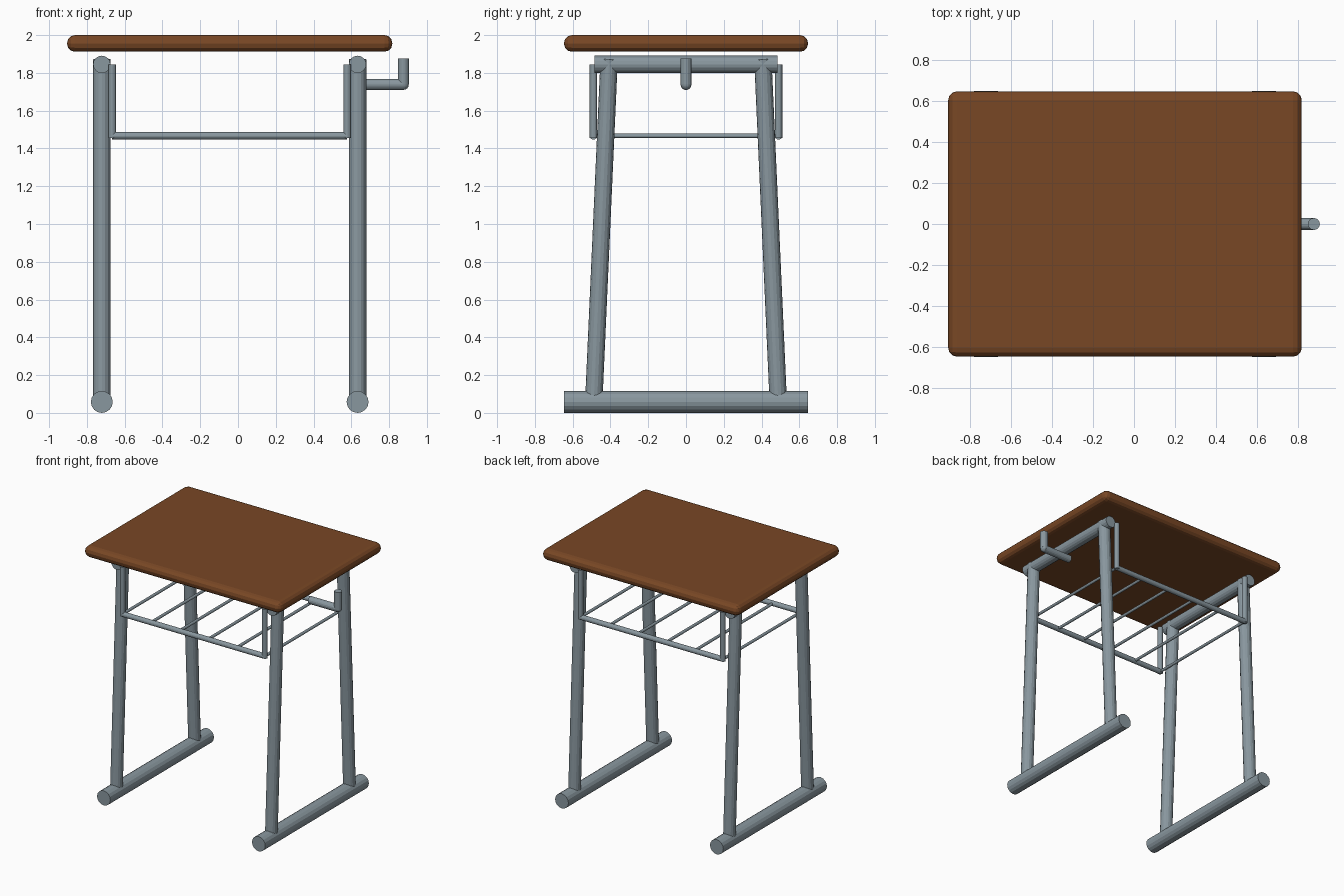
import bpy
from mathutils import Vector

if "Cube" in bpy.data.objects:
    bpy.data.objects.remove(bpy.data.objects["Cube"])


def material(name, rgb):
    m = bpy.data.materials.new(name)
    m.diffuse_color = (*rgb, 1)
    m.use_nodes = True
    m.node_tree.nodes["Principled BSDF"].inputs["Base Color"].default_value = m.diffuse_color
    return m


wood = material("brown wood", (0.19, 0.063, 0.018))
metal = material("grey metal", (0.25, 0.31, 0.345))
CX = -0.044  # desk centre in x (the hook sticks out on the right)


def tube(name, a, b, r, sides=16):
    a, b = Vector(a), Vector(b)
    d = b - a
    bpy.ops.mesh.primitive_cylinder_add(vertices=sides, radius=r, depth=d.length,
                                        location=(a + b) / 2)
    o = bpy.context.object
    o.rotation_euler = d.to_track_quat('Z', 'Y').to_euler()
    o.name = name
    o.data.materials.append(metal)
    return o


# Desk top with rounded edges
bpy.ops.mesh.primitive_cube_add(size=1, location=(CX, 0, 1.956))
top = bpy.context.object
top.name = "desk_top"
top.scale = (1.722, 1.292, 0.088)
bpy.ops.object.transform_apply(location=False, rotation=False, scale=True)
top.data.materials.append(wood)
bev = top.modifiers.new("rounding", 'BEVEL')
bev.width = 0.042
bev.segments = 3

for sx in (-1, 1):
    x = CX + sx * 0.677
    # Floor bar and upper rail
    tube("foot_bar", (x, -0.647, 0.058), (x, 0.647, 0.058), 0.058)
    tube("upper_rail", (x, -0.485, 1.845), (x, 0.485, 1.845), 0.046)
    bx = CX + sx * 0.622
    for sy in (-1, 1):
        # Slanted leg and basket upright
        tube("leg", (x, sy * 0.487, 0.09), (x, sy * 0.407, 1.872), 0.046)
        tube("basket_upright", (bx, sy * 0.49, 1.455), (bx, sy * 0.49, 1.845), 0.02)

# Basket rails
for sy in (-1, 1):
    tube("basket_rail", (CX - 0.622, sy * 0.49, 1.467), (CX + 0.622, sy * 0.49, 1.467), 0.02)

# Basket cross wires
N = 6
for i in range(N):
    x = CX - 0.622 + 1.244 * i / (N - 1)
    tube("basket_wire", (x, -0.49, 1.467), (x, 0.49, 1.467), 0.011, 12)

# Bag hook on the right side
tube("hook_arm", (0.63, 0, 1.738), (0.876, 0, 1.738), 0.029)
tube("hook_tip", (0.876, 0, 1.738), (0.876, 0, 1.875), 0.029)
# Round elbow of the hook
bpy.ops.mesh.primitive_uv_sphere_add(segments=16, ring_count=8, radius=0.028,
                                     location=(0.876, 0, 1.738))
elbow = bpy.context.object
elbow.name = "hook_elbow"
elbow.data.materials.append(metal)
